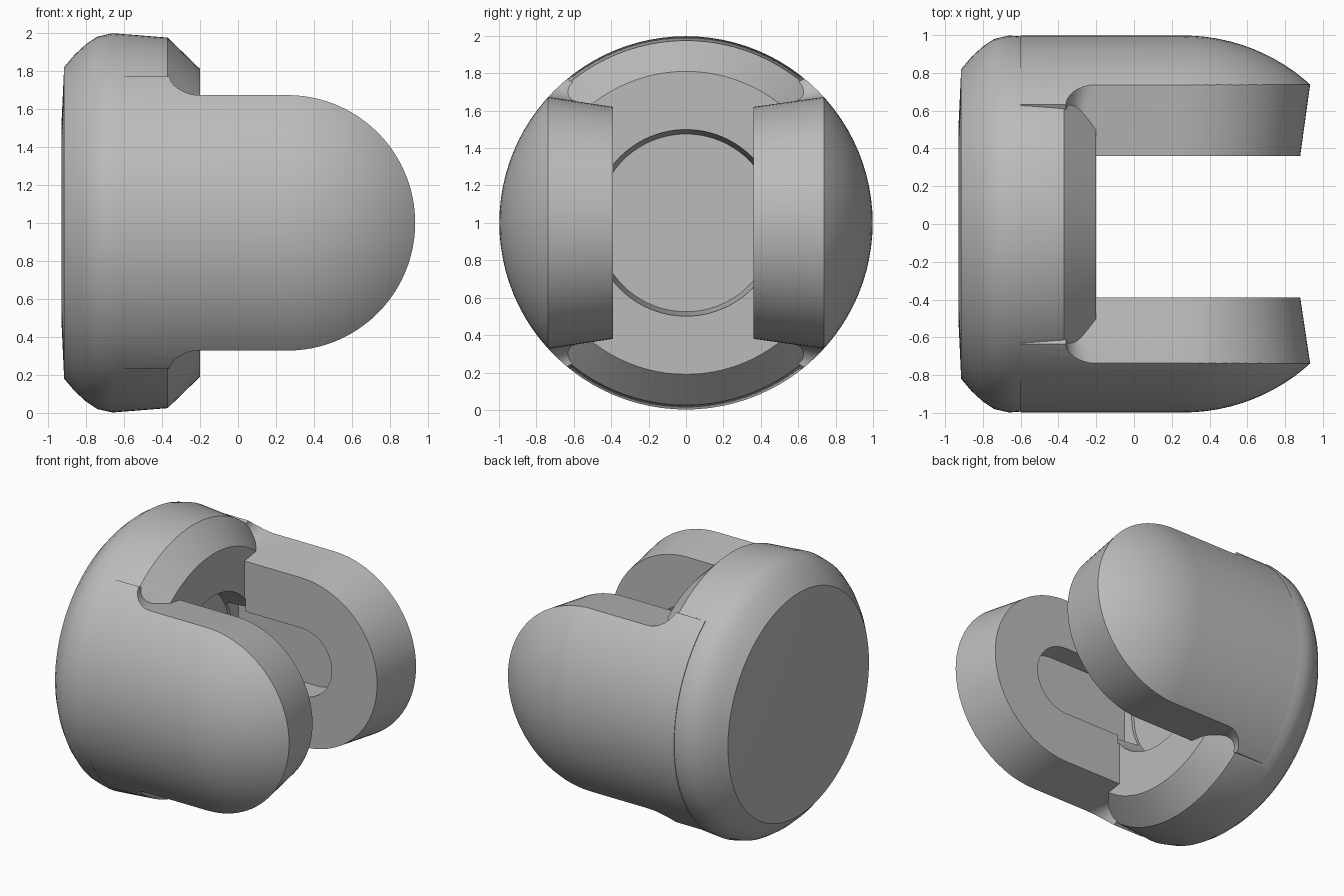
import bpy, bmesh
from math import sin, cos, pi

old = bpy.data.objects.get("Cube")
if old:
    bpy.data.objects.remove(old, do_unlink=True)

MID = 1.0      # height of the main axis
CENTRE = 0.26  # x of the rounded arm ends

grey = bpy.data.materials.new("matte grey")
grey.use_nodes = True
grey.diffuse_color = (0.5, 0.5, 0.5, 1)
grey.node_tree.nodes["Principled BSDF"].inputs["Base Color"].default_value = (0.5, 0.5, 0.5, 1)


def finish(name, bm):
    bmesh.ops.remove_doubles(bm, verts=bm.verts, dist=1e-5)
    bmesh.ops.recalc_face_normals(bm, faces=bm.faces)
    mesh = bpy.data.meshes.new(name)
    bm.to_mesh(mesh)
    bm.free()
    mesh.materials.append(grey)
    ob = bpy.data.objects.new(name, mesh)
    bpy.context.collection.objects.link(ob)
    return ob


def loft(name, sections):
    """Skin closed loops of equal length and cap both ends."""
    bm = bmesh.new()
    rings = [[bm.verts.new(p) for p in s] for s in sections]
    n = len(rings[0])
    for a, b in zip(rings, rings[1:]):
        for i in range(n):
            j = (i + 1) % n
            bm.faces.new((a[i], a[j], b[j], b[i]))
    bm.faces.new(rings[0])
    bm.faces.new(rings[-1])
    return finish(name, bm)


def turned(name, profile, n=96):
    """Solid of revolution about the x axis from (x, radius) points."""
    return loft(name, [[(x, r * cos(2 * pi * i / n), MID + r * sin(2 * pi * i / n))
                        for i in range(n)] for x, r in profile])


def tongue(y, r, start, flare=0.001):
    """Outline with a round tip, flaring into a fillet at its root."""
    root = -0.36
    top = [(start, r + flare)]
    for k in range(9):
        a = pi + k * pi / 16
        top.append((root + flare + flare * cos(a), r + flare + flare * sin(a)))
    for k in range(25):
        a = pi / 2 - k * pi / 48
        top.append((CENTRE + r * cos(a), r * sin(a)))
    outline = top + [(x, -z) for x, z in reversed(top[:-1])]
    return [(x, y, MID + z) for x, z in outline]


def combine(target, tool, operation):
    mod = target.modifiers.new(operation.lower(), 'BOOLEAN')
    mod.operation = operation
    mod.solver = 'EXACT'
    mod.object = tool
    bpy.context.view_layer.objects.active = target
    bpy.ops.object.modifier_apply(modifier=mod.name)
    bpy.data.objects.remove(tool, do_unlink=True)


# Round base with a softened back rim and a chamfered front rim
clevis = turned("clevis_body", [
    (-0.93, 0.5), (-0.915, 0.82), (-0.86, 0.885), (-0.80, 0.94),
    (-0.74, 0.98), (-0.66, 0.998), (-0.37, 0.975), (-0.2, 0.81)])

# Two arms: a domed cylinder trimmed by a tapered tongue
for side, inner in ((1, 0.36), (-1, 0.39)):
    dome = [(-0.64, 0.998), (CENTRE, 0.998)]
    dome += [(CENTRE + sin(k * pi / 50), 0.998 * cos(k * pi / 50)) for k in range(1, 24)]
    arm = turned("arm", dome)
    trim = loft("arm_trim", [
        tongue(side * inner, 0.62, -0.6),
        tongue(side * 0.72, 0.67, -0.6, 0.15),
        tongue(side * 1.1, 0.72, -0.6, 0.17)])
    combine(arm, trim, 'INTERSECT')
    combine(clevis, arm, 'UNION')

# Shallow round socket in the base
combine(clevis, turned("socket_cutter", [(-0.4, 0.475), (-0.19, 0.5)]), 'DIFFERENCE')

# Round-ended groove on the inner face of each arm
for side in (1, -1):
    groove = loft("groove_cutter", [tongue(side * 0.3, 0.25, -0.38),
                                    tongue(side * 0.55, 0.25, -0.38)])
    combine(clevis, groove, 'DIFFERENCE')

# Smooth shading with crisp edges
bpy.ops.object.select_all(action='DESELECT')
clevis.select_set(True)
bpy.context.view_layer.objects.active = clevis
bpy.ops.object.shade_smooth_by_angle(angle=pi / 6)
